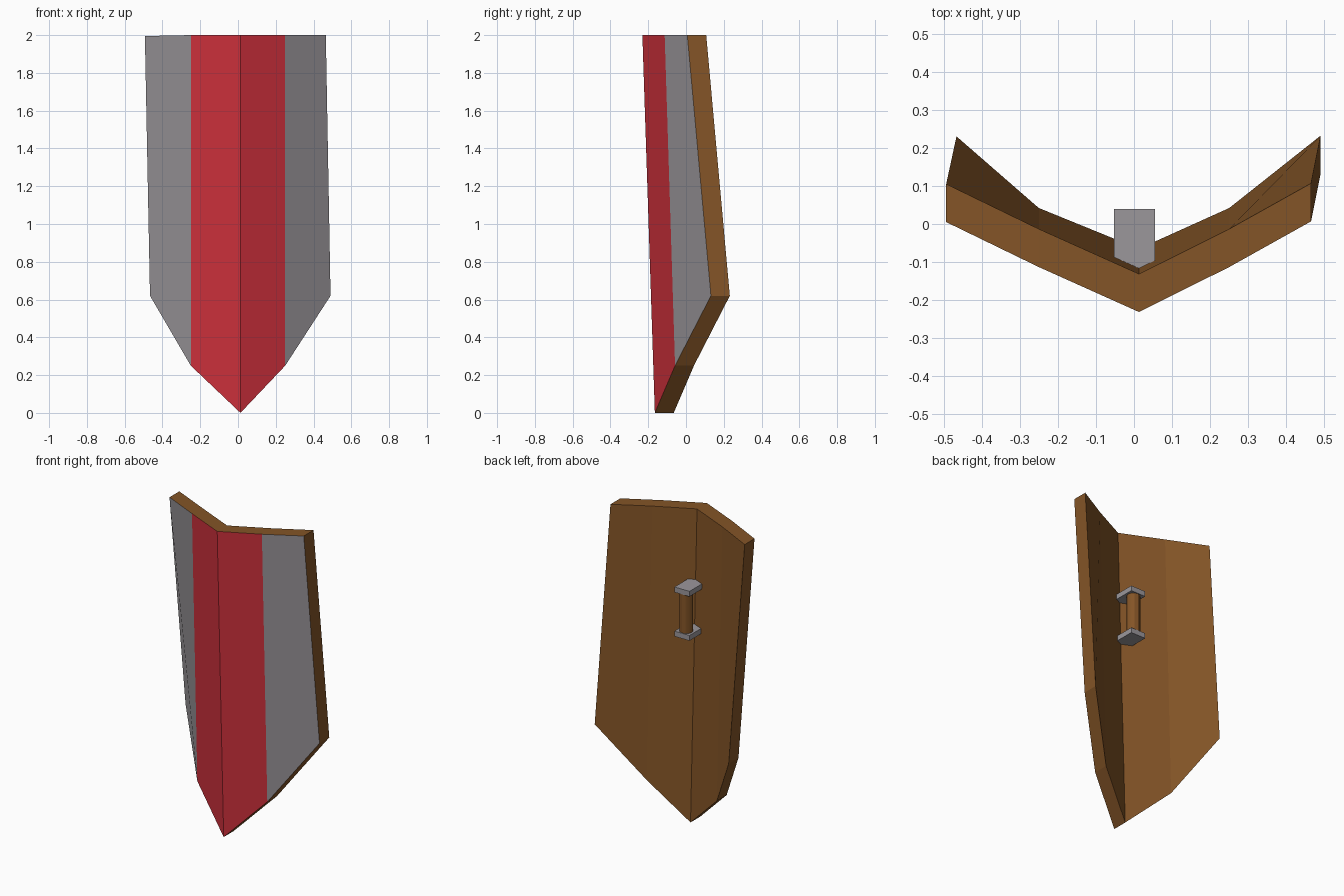
import bpy, bmesh

if "Cube" in bpy.data.objects:
    bpy.data.objects.remove(bpy.data.objects["Cube"])


def material(name, rgb):
    m = bpy.data.materials.new(name)
    m.diffuse_color = (*rgb, 1)
    m.use_nodes = True
    m.node_tree.nodes["Principled BSDF"].inputs["Base Color"].default_value = m.diffuse_color
    return m


wood = material("wood", (0.23, 0.09, 0.02))
red = material("red_paint", (0.62, 0.03, 0.045))
grey = material("grey_metal", (0.33, 0.31, 0.33))


def finish(bm, name, mats):
    bmesh.ops.recalc_face_normals(bm, faces=bm.faces)
    mesh = bpy.data.meshes.new(name)
    bm.to_mesh(mesh)
    bm.free()
    for m in mats:
        mesh.materials.append(m)
    ob = bpy.data.objects.new(name, mesh)
    bpy.context.collection.objects.link(ob)
    return ob


# Shield board: front outline columns from left to right, (top, bottom) points
columns = [
    ((-0.493, 0.005, 1.995), (-0.466, 0.13, 0.62)),
    ((-0.25, -0.113, 2.0), (-0.25, -0.058, 0.25)),
    ((0.013, -0.231, 2.0), (0.013, -0.165, 0.0)),
    ((0.25, -0.113, 2.0), (0.25, -0.058, 0.25)),
    ((0.465, 0.007, 2.0), (0.49, 0.132, 0.62)),
]
bm = bmesh.new()
verts = [[bm.verts.new(p) for p in col] for col in columns]
front = []
for i in range(4):
    a, b = verts[i], verts[i + 1]
    front.append(bm.faces.new((a[0], a[1], b[1], b[0])))
# Thicken straight back, keeping the painted faces in front
back = bmesh.ops.extrude_face_region(bm, geom=front, use_keep_orig=True)["geom"]
bmesh.ops.translate(bm, vec=(0, 0.1, 0),
                    verts=[g for g in back if isinstance(g, bmesh.types.BMVert)])
for i, f in enumerate(front):
    f.material_index = 1 if i in (1, 2) else 2
finish(bm, "shield_board", [wood, red, grey])


# Handle brackets, sunk into the back of the board
for label, z in (("upper", 1.533), ("lower", 1.248)):
    bm = bmesh.new()
    bmesh.ops.create_cube(bm, size=1)
    bmesh.ops.scale(bm, vec=(0.107, 0.18, 0.034), verts=bm.verts)
    bmesh.ops.translate(bm, vec=(0.001, -0.05, z), verts=bm.verts)
    finish(bm, label + "_handle_bracket", [grey])

# Handle grip between the brackets
bpy.ops.mesh.primitive_cylinder_add(vertices=12, radius=0.041, depth=0.27,
                                    location=(0.001, -0.004, 1.39))
grip = bpy.context.object
grip.name = "handle_grip"
grip.data.materials.append(wood)
bpy.ops.object.shade_smooth_by_angle()
